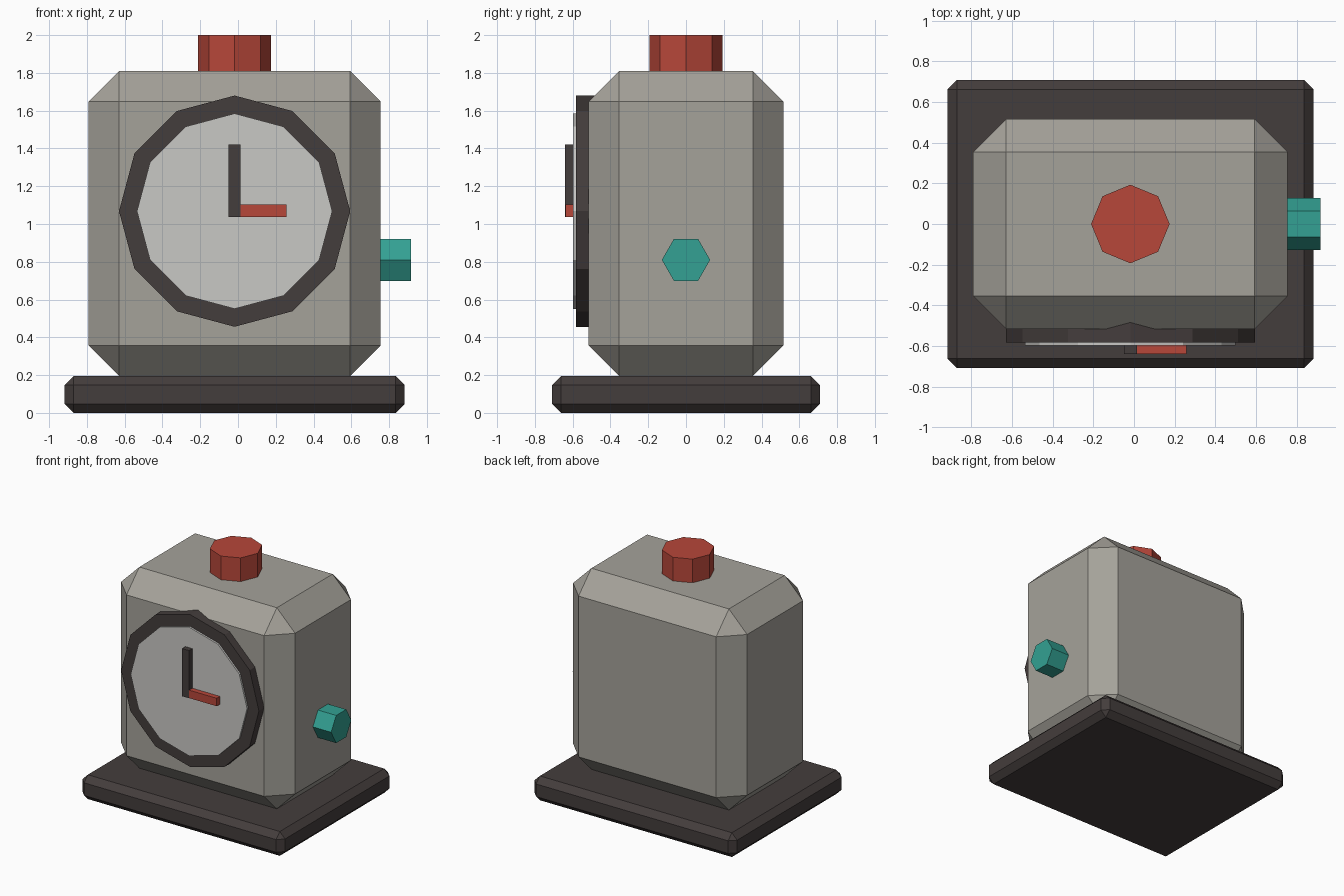
import bpy, bmesh
from math import radians
from mathutils import Matrix, Vector

cube = bpy.data.objects.get("Cube")
if cube:
    bpy.data.objects.remove(cube, do_unlink=True)

CX = -0.018  # shared centre line of the clock
FACE_Z = 1.068


def material(name, rgb):
    """Flat material from 0-255 display colour, stored as linear."""
    lin = [((c / 255 + 0.055) / 1.055) ** 2.4 for c in rgb]
    mat = bpy.data.materials.new(name)
    mat.use_nodes = True
    mat.diffuse_color = (*lin, 1)
    mat.node_tree.nodes["Principled BSDF"].inputs["Base Color"].default_value = (*lin, 1)
    return mat


stone = material("warm grey", (165, 162, 154))
dark = material("dark brown", (68, 61, 60))
pale = material("pale grey", (201, 200, 197))
red = material("brick red", (183, 71, 58))
teal = material("teal", (51, 161, 147))


def finish(name, bm, mat):
    mesh = bpy.data.meshes.new(name)
    bm.to_mesh(mesh)
    bm.free()
    mesh.materials.append(mat)
    obj = bpy.data.objects.new(name, mesh)
    bpy.context.collection.objects.link(obj)
    return obj


def box(name, low, high, mat, chamfer=0):
    low, high = Vector(low), Vector(high)
    bm = bmesh.new()
    bmesh.ops.create_cube(bm, size=1)
    bmesh.ops.scale(bm, vec=high - low, verts=bm.verts)
    bmesh.ops.translate(bm, vec=(low + high) / 2, verts=bm.verts)
    obj = finish(name, bm, mat)
    if chamfer:
        mod = obj.modifiers.new("chamfer", "BEVEL")
        mod.width = chamfer
        mod.segments = 1
        mod.limit_method = "NONE"
    return obj


def prism(name, sides, radius, start, end, mat):
    """Regular prism whose axis runs from start to end."""
    start, end = Vector(start), Vector(end)
    axis = end - start
    if axis.x:
        turn = Matrix.Rotation(radians(90), 4, "Y")
    elif axis.y:
        turn = Matrix.Rotation(radians(90), 4, "X")
    else:
        turn = Matrix()
    bm = bmesh.new()
    bmesh.ops.create_cone(bm, cap_ends=True, segments=sides, radius1=radius,
                          radius2=radius, depth=axis.length,
                          matrix=Matrix.Translation((start + end) / 2) @ turn)
    return finish(name, bm, mat)


# Plinth and case
box("base", (CX - 0.9, -0.709, 0), (CX + 0.9, 0.709, 0.195), dark, 0.047)
box("case", (CX - 0.773, -0.516, 0.195), (CX + 0.773, 0.516, 1.81), stone, 0.162)

# Dial
prism("bezel", 12, 0.612, (CX, -0.45, FACE_Z), (CX, -0.583, FACE_Z), dark)
prism("dial_face", 12, 0.517, (CX, -0.56, FACE_Z), (CX, -0.598, FACE_Z), pale)

# Hands
box("minute_hand", (CX - 0.031, -0.64, 1.037), (CX + 0.032, -0.59, 1.42), dark)
box("hour_hand", (CX + 0.032, -0.639, 1.038), (0.258, -0.59, 1.102), red)

# Top button and side knob
prism("top_button", 8, 0.193, (CX, 0, 1.8), (CX, 0, 2), red)
prism("side_knob", 6, 0.128, (0.74, 0, 0.81), (0.917, 0, 0.81), teal)
